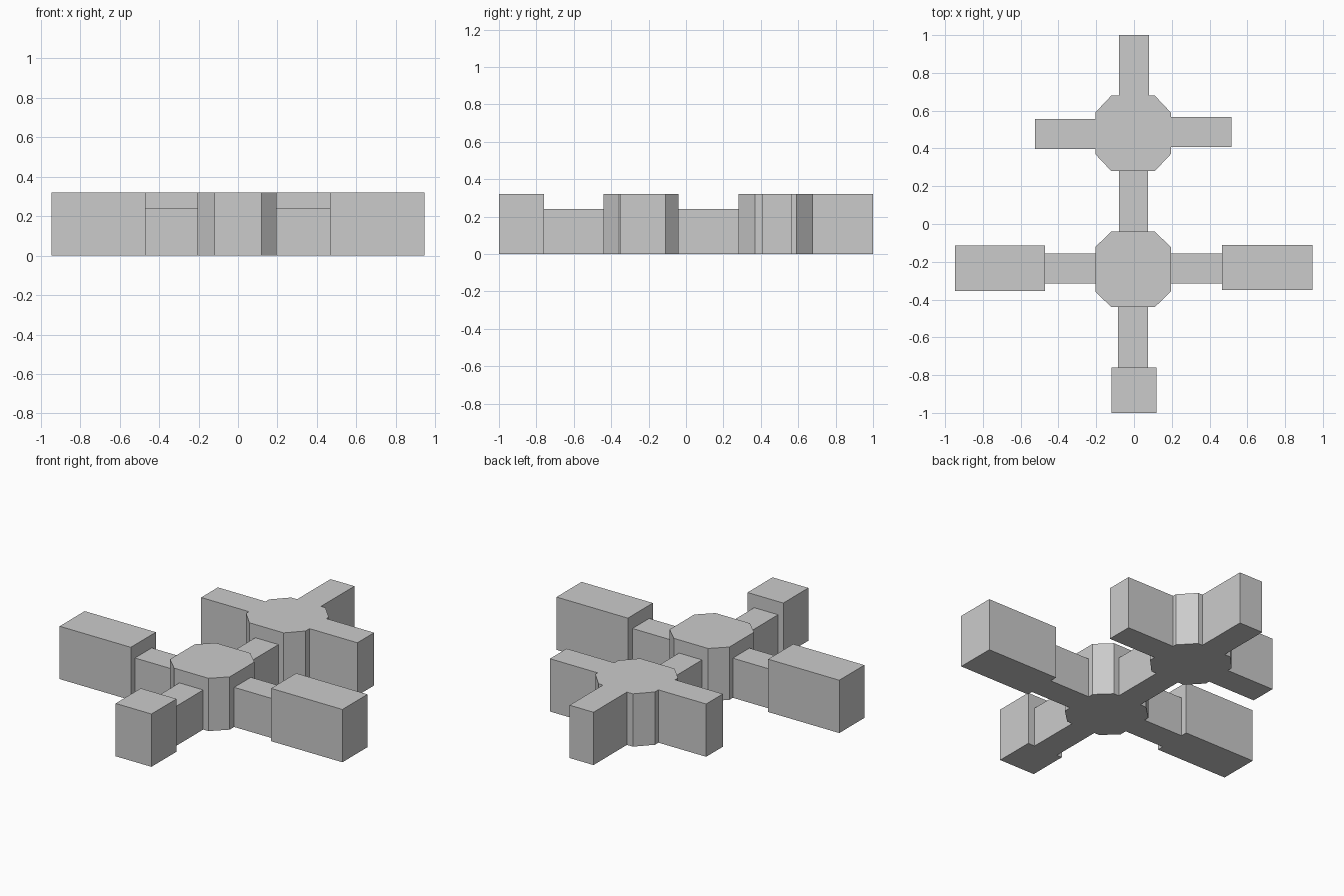
import bpy
import bmesh

cube = bpy.data.objects.get("Cube")
if cube:
    bpy.data.objects.remove(cube, do_unlink=True)

TALL, LOW = 0.32, 0.24

# Single flat colour
grey = bpy.data.materials.new("light_grey")
grey.use_nodes = True
grey.diffuse_color = (0.6, 0.6, 0.6, 1)
grey.node_tree.nodes["Principled BSDF"].inputs["Base Color"].default_value = (0.6, 0.6, 0.6, 1)


def prism(name, outline, height):
    """Extrude a ground outline up to the given height."""
    bm = bmesh.new()
    base = bm.faces.new([bm.verts.new((x, y, 0)) for x, y in outline])
    top = bmesh.ops.extrude_face_region(bm, geom=[base], use_keep_orig=True)
    verts = [v for v in top["geom"] if isinstance(v, bmesh.types.BMVert)]
    bmesh.ops.translate(bm, verts=verts, vec=(0, 0, height))
    bmesh.ops.recalc_face_normals(bm, faces=bm.faces)
    mesh = bpy.data.meshes.new(name)
    bm.to_mesh(mesh)
    bm.free()
    mesh.materials.append(grey)
    obj = bpy.data.objects.new(name, mesh)
    bpy.context.collection.objects.link(obj)
    return obj


def block(name, x0, x1, y0, y1, height):
    return prism(name, [(x0, y0), (x1, y0), (x1, y1), (x0, y1)], height)


def hub(name, cx, cy, cut, half=0.2):
    """Square with its four corners cut off."""
    a, b = half - 0.085, half - cut
    outline = [(-a, -half), (a, -half), (half, -b), (half, b),
               (a, half), (-a, half), (-half, b), (-half, -b)]
    return prism(name, [(cx + x, cy + y) for x, y in outline], TALL)


# Eight-sided halls
hub("front_hub", -0.005, -0.24, 0.082)
hub("rear_hub", -0.005, 0.48, 0.09)

# Low corridors
block("centre_corridor", -0.08, 0.075, -0.04, 0.28, LOW)
block("front_corridor", -0.085, 0.075, -0.76, -0.44, LOW)
block("right_corridor", -0.47, -0.205, -0.315, -0.155, LOW)
block("left_corridor", 0.195, 0.467, -0.315, -0.155, LOW)

# Tall end rooms
block("front_room", -0.12, 0.12, -1.0, -0.76, TALL)
block("right_room", -0.947, -0.47, -0.355, -0.115, TALL)
block("left_room", 0.467, 0.945, -0.35, -0.11, TALL)

# Tall wings around the rear hall
block("rear_wing", -0.08, 0.08, 0.68, 1.0, TALL)
block("rear_right_wing", -0.525, -0.205, 0.397, 0.557, TALL)
block("rear_left_wing", 0.195, 0.515, 0.407, 0.567, TALL)
